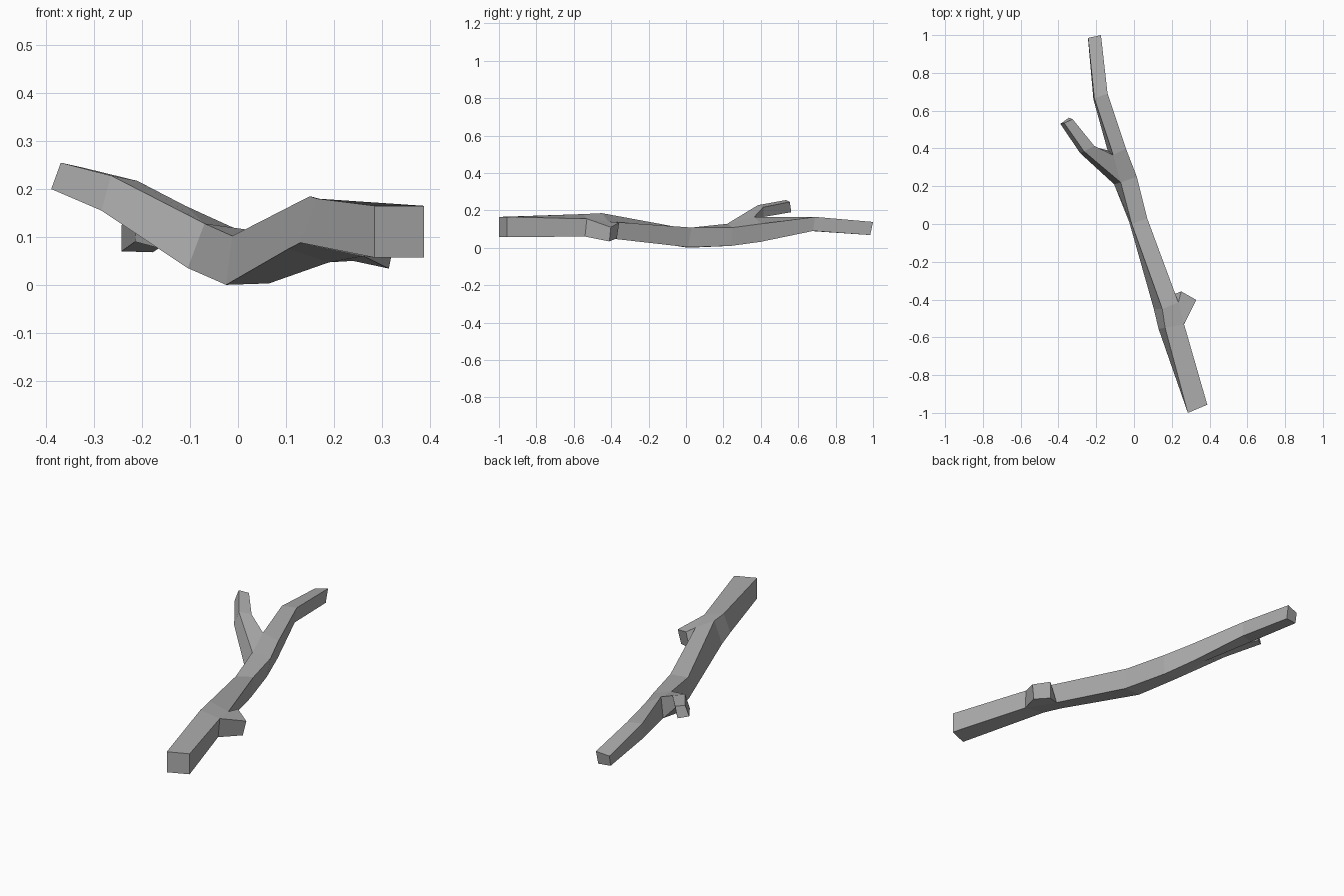
import bpy, bmesh

bark = bpy.data.materials.new("grey bark")
bark.diffuse_color = (0.42, 0.42, 0.42, 1)

# Trunk cross-sections, front to back: left bottom, right bottom, right top, left top
TRUNK = [
    [(.285, -1.0, .057), (.388, -.957, .057), (.388, -.957, .165), (.285, -1.0, .165)],
    [(.13, -.555, .088), (.262, -.54, .06), (.265, -.53, .155), (.165, -.55, .18)],
    [(.105, -.45, .075), (.19, -.38, .047), (.235, -.415, .14), (.15, -.45, .185)],
    [(-.025, .01, .0), (.065, .01, .003), (.07, .03, .108), (-.012, .0, .102)],
    [(-.105, .21, .035), (.0, .24, .01), (.015, .25, .108), (-.07, .22, .128)],
    [(-.14, .39, .07), (-.05, .40, .032), (-.043, .40, .128), (-.11, .365, .165)],
    [(-.215, .66, .09), (-.145, .68, .09), (-.14, .69, .165), (-.21, .665, .165)],
    [(-.243, .975, .07), (-.178, .985, .068), (-.175, 1.0, .138), (-.243, .985, .125)],
]
# Side branch and stub sections, ordered like the trunk face they grow from
BRANCH = [
    [(-.285, .375, .155), (-.265, .385, .228), (-.21, .413, .217), (-.235, .415, .165)],
    [(-.39, .53, .2), (-.37, .535, .255), (-.325, .555, .245), (-.345, .563, .19)],
]
STUB = [[(.315, -.41, .034), (.24, -.37, .05), (.25, -.357, .135), (.33, -.402, .11)]]

bm = bmesh.new()


def ring(points):
    return [bm.verts.new(p) for p in points]


def bridge(a, b, skip=None):
    for i in range(4):
        if i != skip:
            j = (i + 1) % 4
            bm.faces.new((a[i], a[j], b[j], b[i]))


def grow(base, sections):
    for points in sections:
        tip = ring(points)
        bridge(base, tip)
        base = tip
    bm.faces.new(base)


# Trunk, left open where the side branch and stub grow out
rings = [ring(p) for p in TRUNK]
openings = {1: 1, 4: 3}
for n in range(len(rings) - 1):
    bridge(rings[n], rings[n + 1], openings.get(n))
bm.faces.new(rings[0])
bm.faces.new(rings[-1])

# Side branch on the left, short stub on the right
r = rings
grow([r[4][0], r[4][3], r[5][3], r[5][0]], BRANCH)
grow([r[1][1], r[2][1], r[2][2], r[1][2]], STUB)

bmesh.ops.recalc_face_normals(bm, faces=bm.faces)
mesh = bpy.data.meshes.new("branch")
bm.to_mesh(mesh)
bm.free()
mesh.materials.append(bark)
bpy.context.collection.objects.link(bpy.data.objects.new("branch", mesh))
